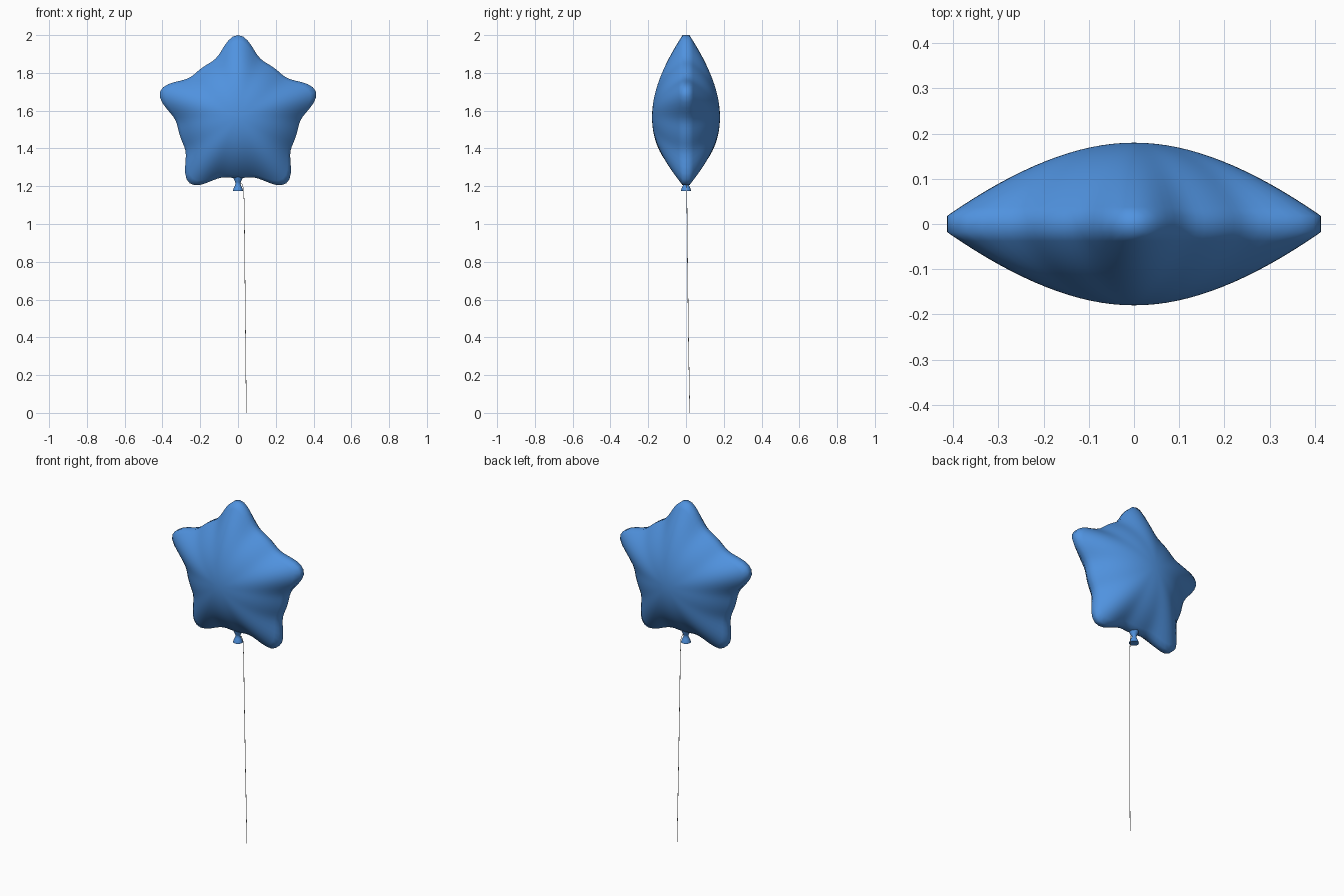
import bpy, bmesh, math

if "Cube" in bpy.data.objects:
    bpy.data.objects.remove(bpy.data.objects["Cube"])

CENTRE_Z = 1.566
SEGS, RINGS = 100, 16

blue = bpy.data.materials.new("blue_foil")
blue.diffuse_color = (0.08, 0.29, 0.74, 1)
blue.use_nodes = True
blue.node_tree.nodes["Principled BSDF"].inputs["Base Color"].default_value = blue.diffuse_color


def finish(name, bm, mat=None, angle=60):
    bmesh.ops.recalc_face_normals(bm, faces=bm.faces[:])
    mesh = bpy.data.meshes.new(name)
    bm.to_mesh(mesh)
    bm.free()
    ob = bpy.data.objects.new(name, mesh)
    bpy.context.collection.objects.link(ob)
    if mat:
        mesh.materials.append(mat)
    bpy.context.view_layer.objects.active = ob
    ob.select_set(True)
    bpy.ops.object.shade_smooth_by_angle(angle=math.radians(angle))
    ob.select_set(False)
    return ob


def loft(bm, a, b):
    n = len(a)
    for i in range(n):
        bm.faces.new((a[i], a[(i + 1) % n], b[(i + 1) % n], b[i]))


# Rounded five-point outline, phi measured from the top tip
def star(phi):
    return 0.323 + 0.111 * ((1 + math.cos(5 * phi)) / 2) ** 2.6


# Star balloon: rings puffed from a round centre out to the star seam
bm = bmesh.new()
seams = []
for side in (-1, 1):
    pole = bm.verts.new((0, side * 0.18, CENTRE_Z))
    prev = None
    for k in range(1, RINGS + 1):
        t = k / RINGS
        w = t ** 1.3
        y = side * (0.018 + 0.162 * (1 - t * t))
        ring = []
        for i in range(SEGS):
            phi = math.tau * i / SEGS
            r = t * (0.385 * (1 - w) + star(phi) * w)
            ring.append(bm.verts.new((r * math.sin(phi), y, CENTRE_Z + r * math.cos(phi))))
        if prev:
            loft(bm, prev, ring)
        else:
            for i in range(SEGS):
                bm.faces.new((pole, ring[i], ring[(i + 1) % SEGS]))
        prev = ring
    seams.append(prev)
loft(bm, seams[0], seams[1])
finish("star_balloon", bm, blue, 80)

# Tied neck below the star: lathed profile of (radius, height)
profile = [(0.026, 1.252), (0.023, 1.238), (0.015, 1.222), (0.013, 1.212),
           (0.018, 1.200), (0.025, 1.184), (0.026, 1.176)]
bm = bmesh.new()
rings = [[bm.verts.new((r * math.cos(math.tau * i / 20), r * math.sin(math.tau * i / 20), z))
          for i in range(20)] for r, z in profile]
for a, b in zip(rings, rings[1:]):
    loft(bm, a, b)
bm.faces.new(rings[0])
bm.faces.new(rings[-1])
finish("neck", bm, blue, 50)

# String: thin tube hanging from the neck to the ground
path = [(0.010, 0.0, 1.215), (0.022, 0.002, 1.212), (0.030, 0.004, 1.185), (0.033, 0.005, 1.10),
        (0.036, 0.008, 0.80), (0.040, 0.013, 0.40), (0.044, 0.020, 0.0)]
curve = bpy.data.curves.new("string", "CURVE")
curve.dimensions = "3D"
curve.bevel_depth = 0.0015
curve.bevel_resolution = 1
curve.use_fill_caps = True
spline = curve.splines.new("POLY")
spline.points.add(len(path) - 1)
for p, co in zip(spline.points, path):
    p.co = (*co, 1)
bpy.context.collection.objects.link(bpy.data.objects.new("string", curve))
